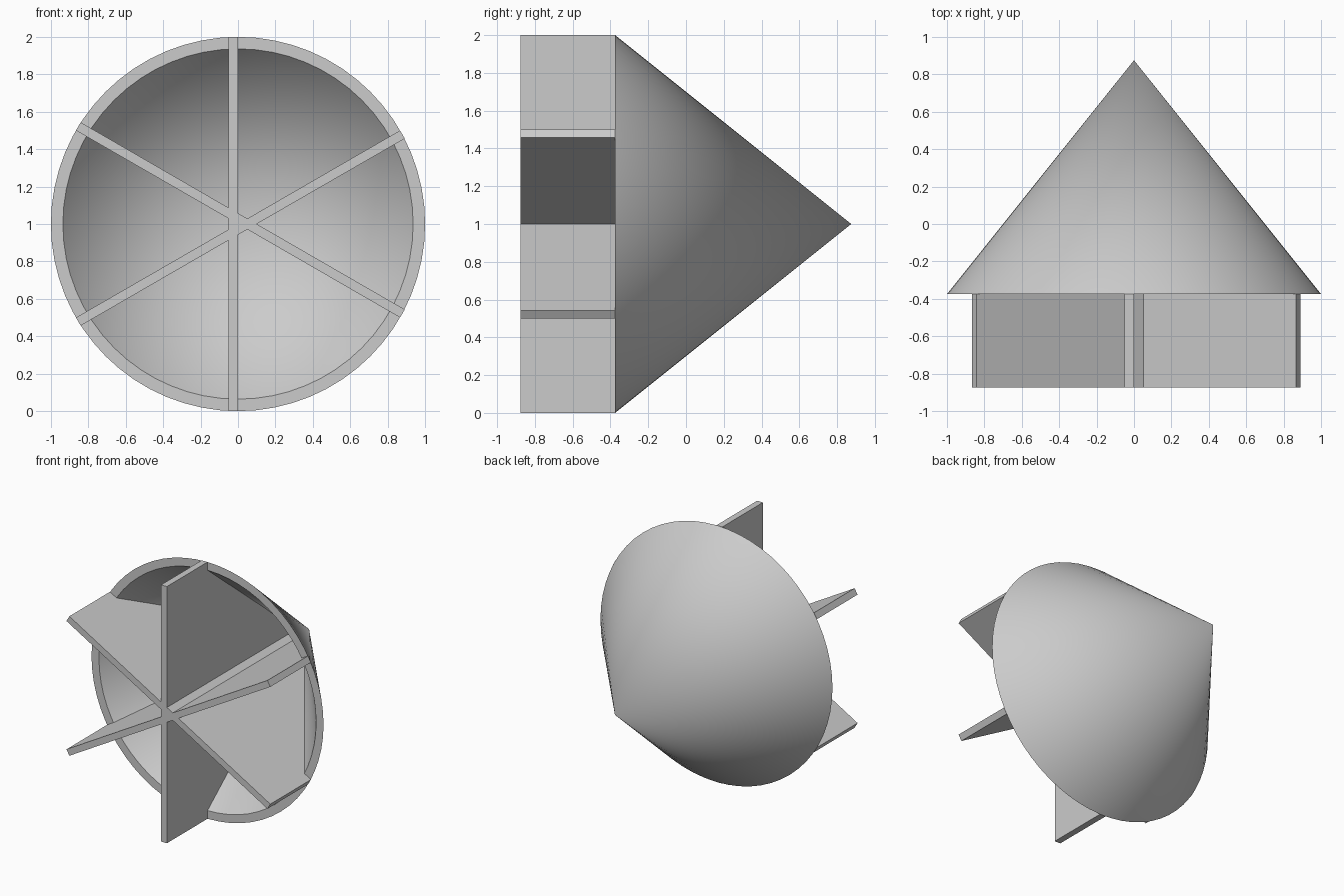
import bpy
import bmesh
from math import radians, tau
from mathutils import Matrix, Vector

cube = bpy.data.objects.get("Cube")
if cube:
    bpy.data.objects.remove(cube)

RIM_Y, FRONT_Y, TIP_Y = -0.375, -0.875, 0.875
CENTRE = Vector((0, 0, 1))

grey = bpy.data.materials.new("light_grey")
grey.use_nodes = True
grey.diffuse_color = (0.6, 0.6, 0.6, 1)
grey.node_tree.nodes["Principled BSDF"].inputs["Base Color"].default_value = grey.diffuse_color


def add_object(name, bm):
    bmesh.ops.recalc_face_normals(bm, faces=bm.faces)
    mesh = bpy.data.meshes.new(name)
    bm.to_mesh(mesh)
    bm.free()
    mesh.materials.append(grey)
    obj = bpy.data.objects.new(name, mesh)
    obj.location = CENTRE
    bpy.context.collection.objects.link(obj)
    return obj


# Hollow cone: wall profile spun about the y axis
bm = bmesh.new()
profile = [(0, TIP_Y), (1, RIM_Y), (0.936, RIM_Y), (0, 0.795)]
verts = [bm.verts.new((r, y, 0)) for r, y in profile]
edges = [bm.edges.new(pair) for pair in zip(verts, verts[1:])]
bmesh.ops.spin(bm, geom=verts + edges, cent=(0, 0, 0), axis=(0, 1, 0),
               angle=tau, steps=64)
bmesh.ops.remove_doubles(bm, verts=bm.verts, dist=0.0005)
cone = add_object("cone_shell", bm)
bpy.ops.object.select_all(action='DESELECT')
cone.select_set(True)
bpy.context.view_layer.objects.active = cone
bpy.ops.object.shade_smooth_by_angle(angle=radians(30))

# Three crossing plates, each giving two opposite fins; the back edge sits in the cone wall
outline = [(-1, FRONT_Y), (1, FRONT_Y), (1, RIM_Y), (0.97, RIM_Y),
           (0, 0.77), (-0.97, RIM_Y), (-1, RIM_Y)]
for i in range(3):
    bm = bmesh.new()
    face = bm.faces.new([bm.verts.new((0, y, z)) for z, y in outline])
    side = bmesh.ops.extrude_face_region(bm, geom=[face])["geom"]
    bmesh.ops.translate(bm, vec=(-0.05, 0, 0),
                        verts=[g for g in side if isinstance(g, bmesh.types.BMVert)])
    bmesh.ops.rotate(bm, verts=bm.verts, cent=(0, 0, 0),
                     matrix=Matrix.Rotation(i * tau / 3, 3, 'Y'))
    add_object(f"fin_plate_{i + 1}", bm)
